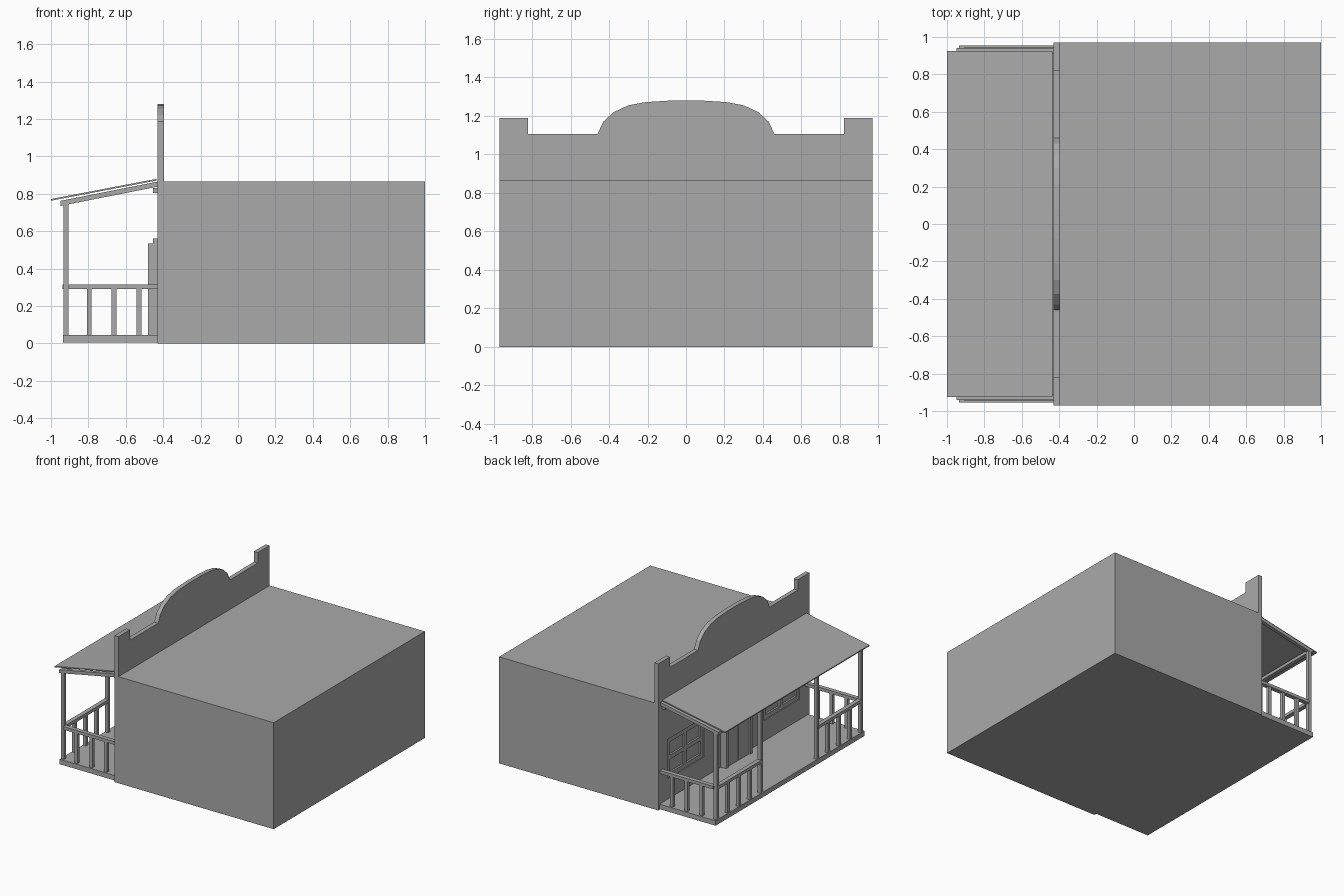
import bpy, bmesh, math
from mathutils import Matrix, Vector

default = bpy.data.objects.get("Cube")
if default:
    bpy.data.objects.remove(default, do_unlink=True)

GREY = (0.4, 0.4, 0.4, 1)
mat = bpy.data.materials.new("plain grey")
mat.use_nodes = True
mat.diffuse_color = GREY
mat.node_tree.nodes["Principled BSDF"].inputs["Base Color"].default_value = GREY


def finish(name, bm):
    bmesh.ops.recalc_face_normals(bm, faces=bm.faces)
    mesh = bpy.data.meshes.new(name)
    bm.to_mesh(mesh)
    bm.free()
    mesh.materials.append(mat)
    obj = bpy.data.objects.new(name, mesh)
    bpy.context.collection.objects.link(obj)
    return obj


def box(name, x, y, z):
    """Box from (low, high) ranges on each axis."""
    bm = bmesh.new()
    spans = (x, y, z)
    size = Matrix.Diagonal([b - a for a, b in spans] + [1])
    centre = Matrix.Translation(Vector([(a + b) / 2 for a, b in spans]))
    bmesh.ops.create_cube(bm, size=1, matrix=centre @ size)
    return finish(name, bm)


def extrude(name, points, vector):
    """Solid made by sweeping a flat outline along a vector."""
    bm = bmesh.new()
    face = bm.faces.new([bm.verts.new(p) for p in points])
    swept = bmesh.ops.extrude_face_region(bm, geom=[face])["geom"]
    moved = [v for v in swept if isinstance(v, bmesh.types.BMVert)]
    bmesh.ops.translate(bm, verts=moved, vec=vector)
    return finish(name, bm)


def slope(name, x, z, thick, y):
    """Sloping slab: x and z ranges give its underside, y its width."""
    pts = [(x[0], y[0], z[0]), (x[1], y[0], z[1]),
           (x[1], y[0], z[1] + thick), (x[0], y[0], z[0] + thick)]
    return extrude(name, pts, (0, y[1] - y[0], 0))


def around(c, w):
    return (c - w / 2, c + w / 2)


WALL, BACK, HALF = -0.43, -0.395, 0.97
FLOOR, RAIL = 0.045, (0.29, 0.315)

# Main building
box("building_body", (BACK, 1), (-HALF, HALF), (0, 0.865))

# False front with stepped ends and an arched middle
half = [(HALF, 0), (HALF, 1.19), (0.82, 1.19), (0.82, 1.105), (0.46, 1.105),
        (0.43, 1.17), (0.375, 1.22), (0.3, 1.255), (0.21, 1.272), (0.08, 1.28)]
outline = half + [(-y, z) for y, z in reversed(half)]
front = extrude("false_front", [(WALL, y, z) for y, z in outline],
                (BACK - WALL, 0, 0))

# Recessed windows with a cross of bars
for side, label in ((1, "left"), (-1, "right")):
    yc, zc, w, h = side * 0.615, 0.37, 0.46, 0.32
    cutter = box("window_cutter_" + label, (WALL - 0.05, WALL + 0.02),
                 around(yc, w), around(zc, h))
    cutter.hide_render = True
    cutter.hide_viewport = True
    cutter.display_type = 'WIRE'
    cut = front.modifiers.new("window_" + label, 'BOOLEAN')
    cut.operation = 'DIFFERENCE'
    cut.solver = 'EXACT'
    cut.object = cutter
    depth = (WALL + 0.006, WALL + 0.021)
    for s in (-1, 0, 1):
        box("window_upright_" + label, depth,
            around(yc + s * (w / 2 - 0.018), 0.034), around(zc, h - 0.004))
        box("window_bar_" + label, depth,
            around(yc, w - 0.004), around(zc + s * (h / 2 - 0.018), 0.034))

# Door with two leaves and a surround
box("door_surround", (-0.455, WALL), (-0.17, 0.17), (FLOOR, 0.56))
for s in (-1, 1):
    box("door_leaf", (-0.468, -0.455), around(s * 0.073, 0.14), (FLOOR, 0.535))
    box("door_jamb", (-0.48, -0.455), around(s * 0.155, 0.024), (FLOOR, 0.535))

# Porch floor and roof
box("porch_floor", (-0.935, WALL), (-0.955, 0.955), (0.005, FLOOR))
slope("porch_roof", (-1, -0.435), (0.763, 0.871), 0.009, (-0.925, 0.925))
box("roof_ledger", (-0.455, WALL), (-0.92, 0.92), (0.805, 0.832))
box("front_beam", (-0.948, -0.915), (-0.93, 0.93), (0.737, 0.762))

# Posts, rafters and railings, mirrored about the door
post_x = -0.92
for s in (-1, 1):
    slope("rafter", (-0.95, WALL), (0.735, 0.838), 0.027, around(s * 0.925, 0.03))
    for y in (0.925, 0.36):
        box("porch_post", around(post_x, 0.028), around(s * y, 0.028), (FLOOR, 0.745))
    box("side_rail", (-0.907, WALL), around(s * 0.93, 0.035), RAIL)
    box("front_rail", around(post_x, 0.035), around(s * 0.643, 0.565), RAIL)
    for i in range(3):
        box("side_baluster", around(-0.795 + i * 0.133, 0.026),
            around(s * 0.93, 0.026), (FLOOR, RAIL[0]))
        box("front_baluster", around(post_x, 0.026),
            around(s * (0.5 + i * 0.142), 0.026), (FLOOR, RAIL[0]))
